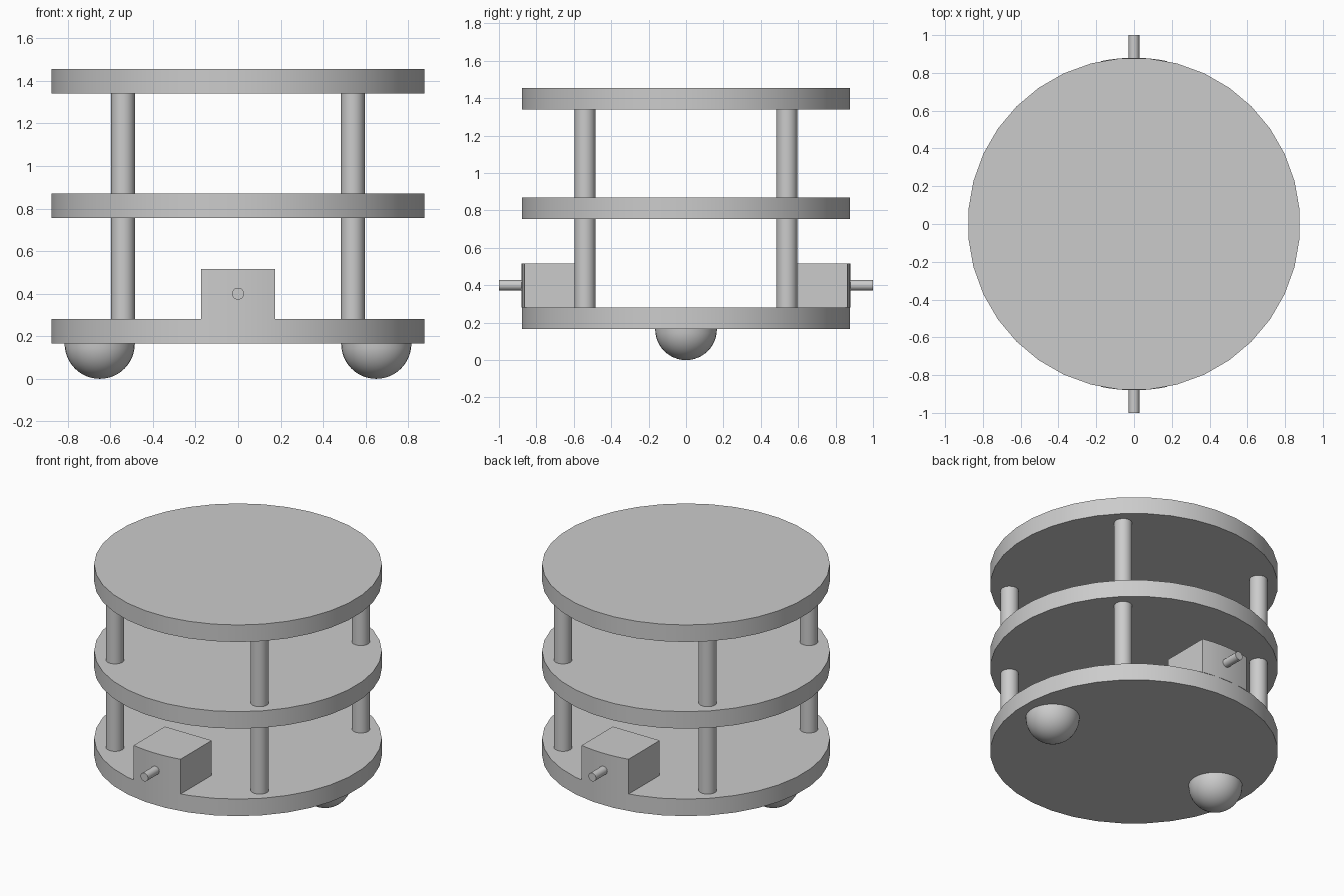
import bpy, bmesh, math

cube = bpy.data.objects.get("Cube")
if cube:
    bpy.data.objects.remove(cube, do_unlink=True)

grey = bpy.data.materials.new("plain grey")
grey.use_nodes = True
COLOUR = (0.6, 0.6, 0.6, 1)
grey.diffuse_color = COLOUR
grey.node_tree.nodes["Principled BSDF"].inputs["Base Color"].default_value = COLOUR

DECK_R, DECK_H = 0.88, 0.115
DECKS = {"bottom": 0.165, "middle": 0.755, "top": 1.34}


def finish(obj, name):
    obj.name = name
    obj.data.materials.append(grey)
    bpy.ops.object.select_all(action='DESELECT')
    obj.select_set(True)
    bpy.context.view_layer.objects.active = obj
    bpy.ops.object.shade_smooth_by_angle(angle=math.radians(31))
    return obj


def cylinder(name, radius, depth, location, sides, rotation=(0, 0, 0)):
    bpy.ops.mesh.primitive_cylinder_add(vertices=sides, radius=radius, depth=depth,
                                        location=location, rotation=rotation)
    return finish(bpy.context.object, name)


def from_bmesh(bm, name):
    bmesh.ops.recalc_face_normals(bm, faces=bm.faces)
    mesh = bpy.data.meshes.new(name)
    bm.to_mesh(mesh)
    bm.free()
    obj = bpy.data.objects.new(name, mesh)
    bpy.context.collection.objects.link(obj)
    return finish(obj, name)


# Round decks
for label, base in DECKS.items():
    cylinder(label + "_deck", DECK_R, DECK_H, (0, 0, base + DECK_H / 2), 36,
             (0, 0, math.radians(5)))

# Pillars between the decks
for tier, low, high in (("lower", "bottom", "middle"), ("upper", "middle", "top")):
    z0, z1 = DECKS[low] + DECK_H, DECKS[high]
    for side, x in (("left", 0.54), ("right", -0.54)):
        for end, y in (("front", -0.54), ("back", 0.54)):
            cylinder(f"{tier}_{end}_{side}_pillar", 0.056, z1 - z0,
                     (x, y, (z0 + z1) / 2), 16)


# Motor block whose outer face follows the deck rim
def motor(name, sign):
    half, inner, z0, z1, steps = 0.175, 0.53, 0.28, 0.515, 8
    xs = [half * (2 * i / steps - 1) for i in range(steps + 1)]
    outline = [(x, sign * math.sqrt(DECK_R ** 2 - x * x)) for x in xs]
    outline += [(half, sign * inner), (-half, sign * inner)]
    bm = bmesh.new()
    face = bm.faces.new([bm.verts.new((x, y, z0)) for x, y in outline])
    top = bmesh.ops.extrude_face_region(bm, geom=[face])["geom"]
    bmesh.ops.translate(bm, vec=(0, 0, z1 - z0),
                        verts=[v for v in top if isinstance(v, bmesh.types.BMVert)])
    return from_bmesh(bm, name)


for end, sign in (("front", -1), ("back", 1)):
    motor(end + "_motor", sign)
    cylinder(end + "_axle", 0.028, 0.14, (0, sign * 0.93, 0.4), 20, (math.pi / 2, 0, 0))

# Half-ball casters under the bottom deck
for side, x in (("left", 0.65), ("right", -0.65)):
    bm = bmesh.new()
    bmesh.ops.create_uvsphere(bm, u_segments=32, v_segments=24, radius=0.165)
    cut = bmesh.ops.bisect_plane(bm, geom=bm.verts[:] + bm.edges[:] + bm.faces[:],
                                 plane_co=(0, 0, 0), plane_no=(0, 0, 1), clear_outer=True)
    bmesh.ops.contextual_create(
        bm, geom=[e for e in cut["geom_cut"] if isinstance(e, bmesh.types.BMEdge)])
    bmesh.ops.translate(bm, verts=bm.verts, vec=(x, 0, 0.165))
    from_bmesh(bm, side + "_caster")
